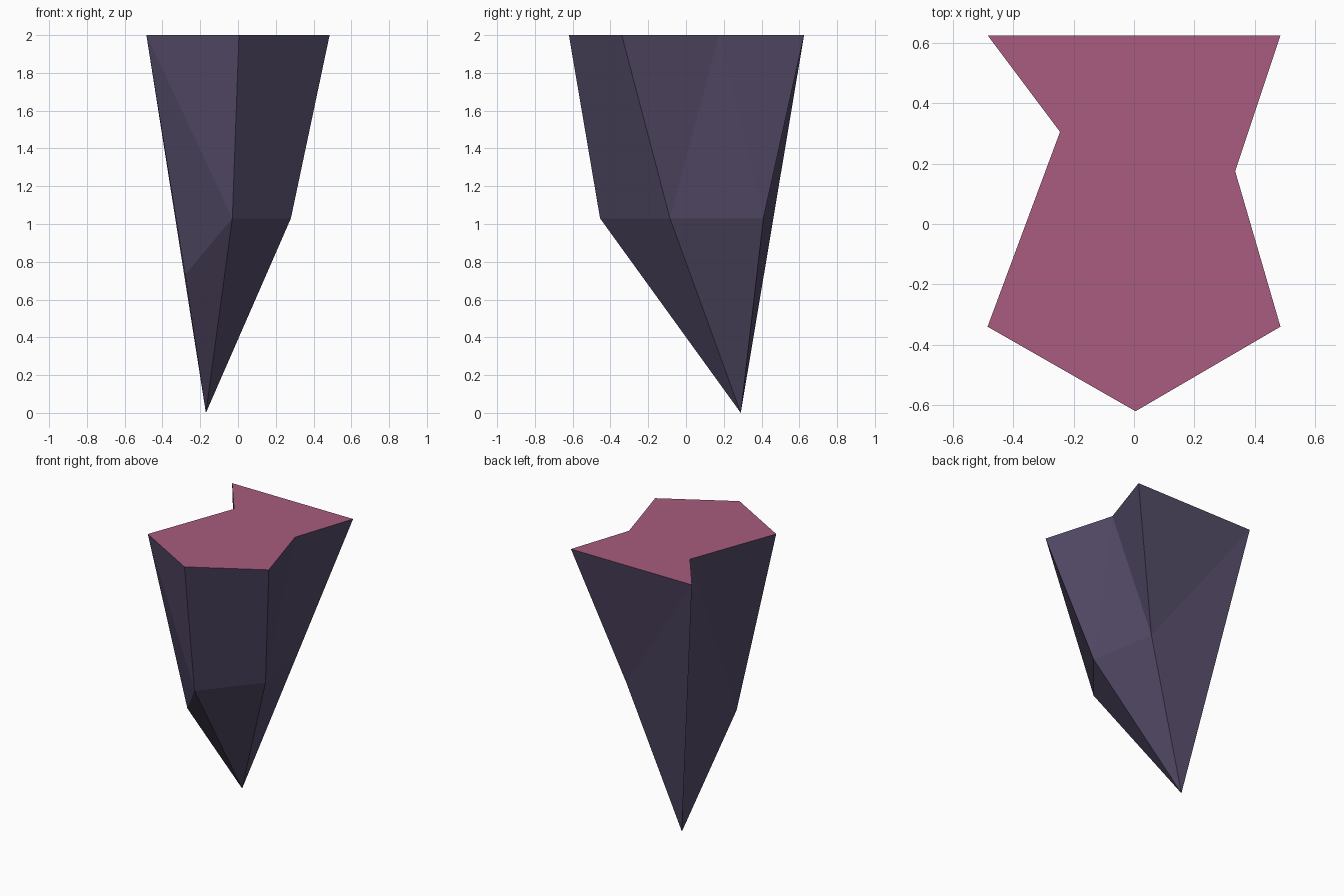
import bpy, bmesh

if "Cube" in bpy.data.objects:
    bpy.data.objects.remove(bpy.data.objects["Cube"])


def material(name, rgb):
    m = bpy.data.materials.new(name)
    m.diffuse_color = (*rgb, 1)
    m.use_nodes = True
    m.node_tree.nodes["Principled BSDF"].inputs["Base Color"].default_value = m.diffuse_color
    return m


stone = material("dark purple stone", (0.091, 0.071, 0.141))
top_colour = material("dusty pink", (0.392, 0.107, 0.209))

# Key points: flat top outline, the belly corners half way down, and the tip
points = {
    "back_left": (-0.485, 0.625, 2), "back_right": (0.485, 0.625, 2),
    "notch_right": (0.335, 0.175, 2), "right": (0.485, -0.34, 2),
    "front": (0.005, -0.62, 2), "left": (-0.485, -0.34, 2),
    "notch_left": (-0.245, 0.305, 2),
    "mid_front": (-0.03, -0.455, 1.03), "mid_right": (0.28, -0.085, 1.03),
    "mid_back": (0.192, 0.41, 1.03), "mid_left": (-0.28, -0.18, 0.73),
    "tip": (-0.17, 0.29, 0),
}
bm = bmesh.new()
v = {name: bm.verts.new(co) for name, co in points.items()}


def face(names):
    return bm.faces.new([v[n] for n in names.split()])


# Flat top
face("back_left notch_left left front right notch_right back_right")

# Facets of the shard, going round from the front right
for names in (
    "right front mid_front mid_right",
    "mid_right mid_front tip",
    "front left mid_front",
    "left mid_left mid_front",
    "mid_front mid_left tip",
    "left notch_left mid_left",
    "notch_left tip mid_left",
    "notch_left back_left tip",
    "back_left back_right mid_back",
    "back_left mid_back tip",
    "back_right notch_right mid_back",
    "notch_right mid_right mid_back",
    "notch_right right mid_right",
    "mid_back mid_right tip",
):
    face(names)

bmesh.ops.recalc_face_normals(bm, faces=bm.faces)
# Pink on the upward face, dark stone elsewhere
for f in bm.faces:
    f.material_index = 1 if f.normal.z > 0.9 else 0

mesh = bpy.data.meshes.new("rock_shard")
bm.to_mesh(mesh)
bm.free()
mesh.materials.append(stone)
mesh.materials.append(top_colour)
bpy.context.collection.objects.link(bpy.data.objects.new("rock_shard", mesh))
